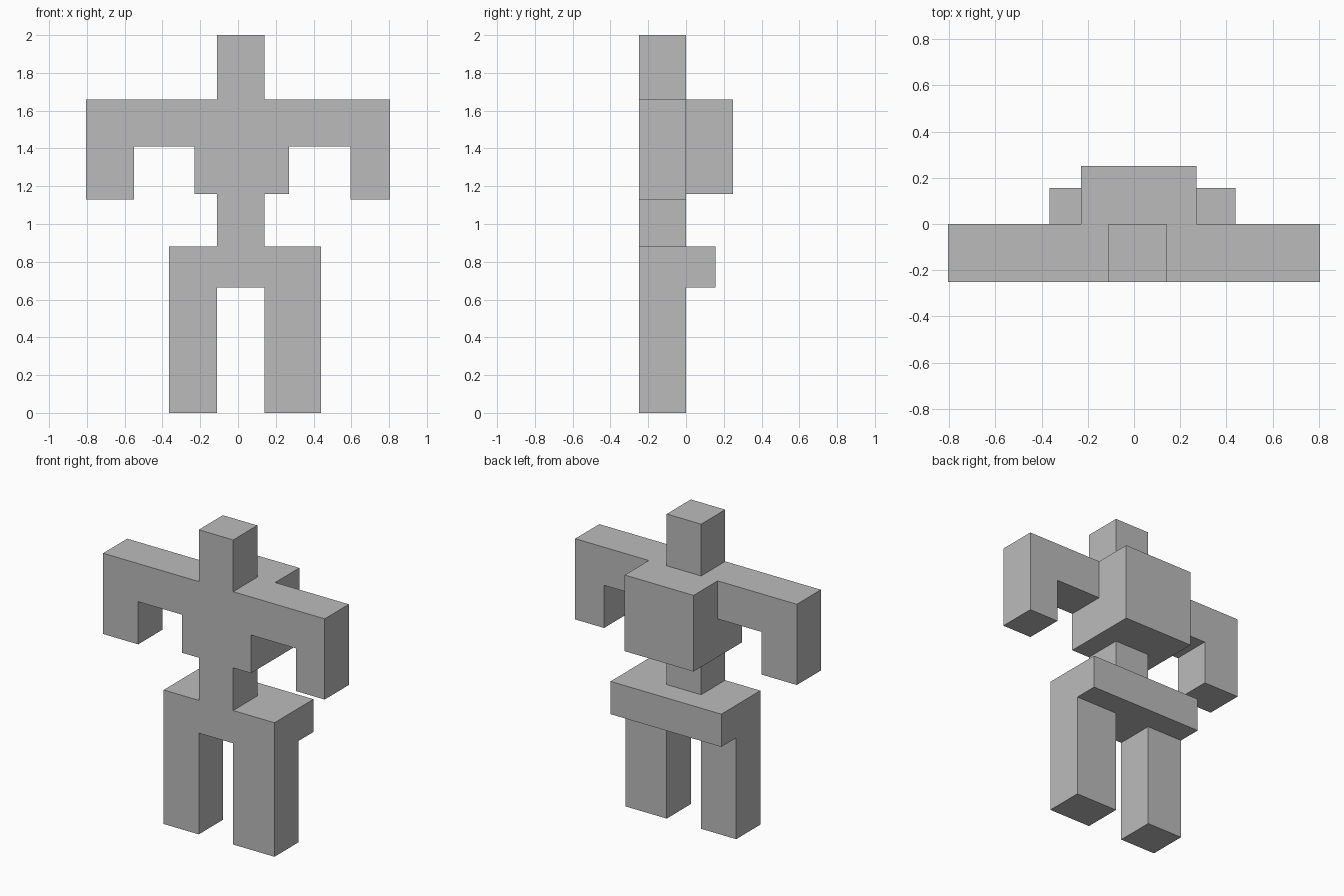
import bpy
import bmesh
from mathutils import Matrix, Vector

cube = bpy.data.objects.get("Cube")
if cube:
    bpy.data.objects.remove(cube, do_unlink=True)

# One plain grey for the whole figure
grey = bpy.data.materials.new("plain_grey")
grey.use_nodes = True
colour = (0.5, 0.5, 0.5, 1)
grey.diffuse_color = colour
for node in grey.node_tree.nodes:
    if node.type == 'BSDF_PRINCIPLED':
        node.inputs["Base Color"].default_value = colour


def block(name, x, y, z):
    """Box spanning the given (low, high) ranges."""
    spans = (x, y, z)
    size = Vector([high - low for low, high in spans])
    centre = Vector([(high + low) / 2 for low, high in spans])
    bm = bmesh.new()
    bmesh.ops.create_cube(bm, size=1, matrix=Matrix.LocRotScale(None, None, size))
    mesh = bpy.data.meshes.new(name)
    bm.to_mesh(mesh)
    bm.free()
    mesh.materials.append(grey)
    obj = bpy.data.objects.new(name, mesh)
    obj.location = centre
    bpy.context.collection.objects.link(obj)
    return obj


# Shared levels and ranges
thin = (-0.25, 0)
core = (-0.11, 0.14)
chest_x = (-0.23, 0.27)
hip_x = (-0.365, 0.44)
hip_z = (0.665, 0.88)
chest_z = (1.16, 1.66)
arm_z = (1.41, chest_z[1])
forearm_z = (1.13, arm_z[0])
leg_z = (0, hip_z[0])

# Head, trunk and hips
block("head", core, thin, (chest_z[1], 2))
block("chest", chest_x, (-0.25, 0.25), chest_z)
block("waist", core, thin, (hip_z[1], chest_z[0]))
block("hips", hip_x, (-0.25, 0.155), hip_z)

# Arms, bent straight down at the ends
block("right_upper_arm", (-0.805, chest_x[0]), thin, arm_z)
block("right_forearm", (-0.805, -0.55), thin, forearm_z)
block("left_upper_arm", (chest_x[1], 0.805), thin, arm_z)
block("left_forearm", (0.595, 0.805), thin, forearm_z)

# Legs
block("right_leg", (hip_x[0], core[0]), thin, leg_z)
block("left_leg", (core[1], hip_x[1]), thin, leg_z)
